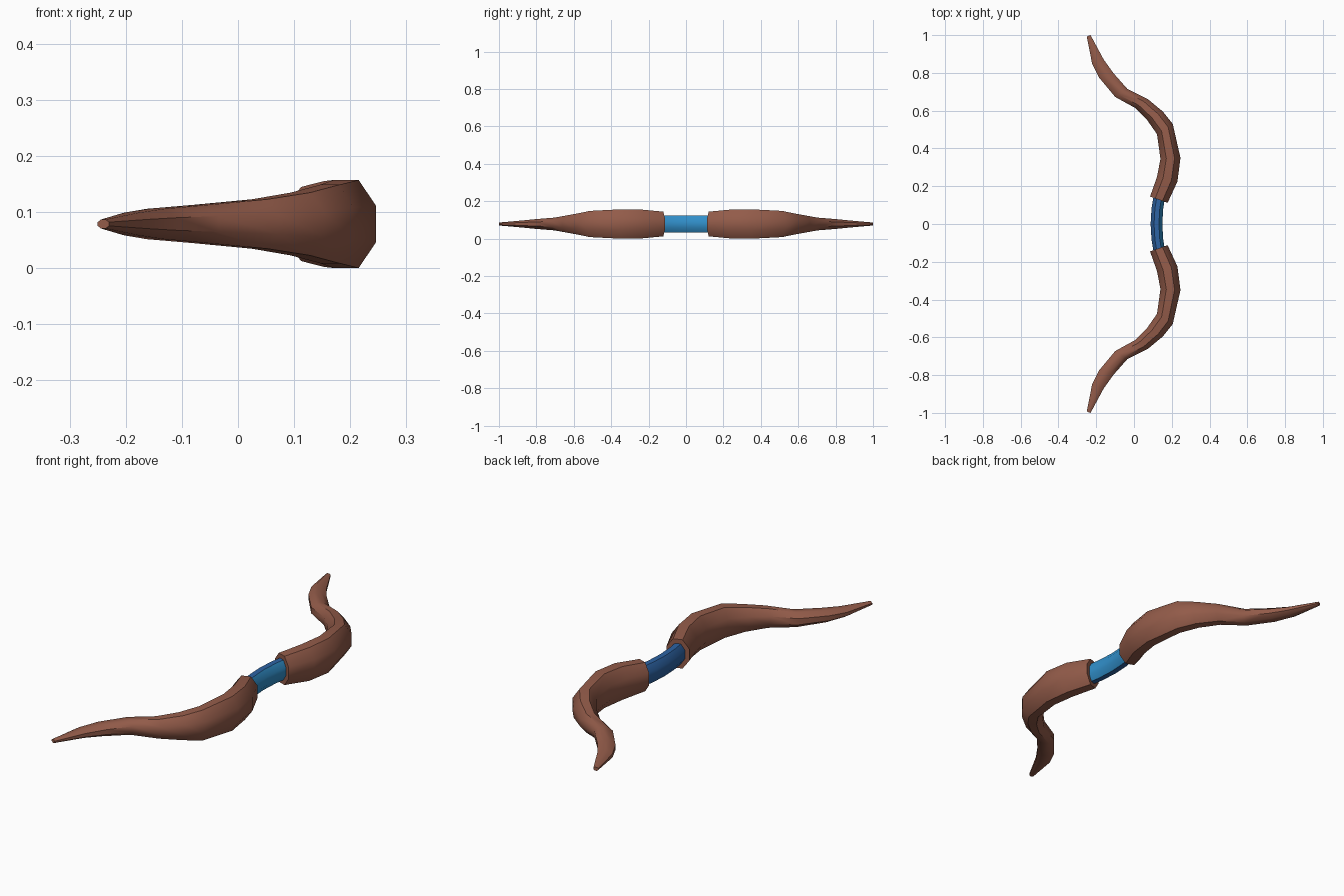
import bpy, bmesh, math
from mathutils import Vector

if "Cube" in bpy.data.objects:
    bpy.data.objects.remove(bpy.data.objects["Cube"])

Z = 0.0785


def material(name, rgb):
    m = bpy.data.materials.new(name)
    m.diffuse_color = (*rgb, 1)
    m.use_nodes = True
    m.node_tree.nodes["Principled BSDF"].inputs["Base Color"].default_value = m.diffuse_color
    return m


brown = material("brown_wood", (0.29, 0.105, 0.067))
light_blue = material("light_blue_wrap", (0.03, 0.27, 0.58))
deep_blue = material("deep_blue_wrap", (0.026, 0.125, 0.37))


def loft(name, rings, mats, sides=8):
    """Loft stretched octagons; each ring = inner x,y, outer x,y, half height."""
    bm = bmesh.new()
    loops = []
    flat = math.cos(math.pi / sides)
    for ix, iy, ox, oy, h in rings:
        mid = Vector(((ix + ox) / 2, (iy + oy) / 2, Z))
        half = Vector(((ox - ix) / 2, (oy - iy) / 2, 0))
        loop = []
        for i in range(sides):
            a = 2 * math.pi * (i + 0.5) / sides
            p = mid + half * (math.cos(a) / flat)
            p.z += h * math.sin(a) / flat
            loop.append(bm.verts.new(p))
        loops.append(loop)
    for a, b in zip(loops, loops[1:]):
        for i in range(sides):
            j = (i + 1) % sides
            bm.faces.new((a[i], a[j], b[j], b[i]))
    bm.faces.new(loops[0])
    bm.faces.new(loops[-1])
    bmesh.ops.recalc_face_normals(bm, faces=bm.faces)
    # outward facing side takes the second colour, if there is one
    if len(mats) > 1:
        for f in bm.faces:
            f.material_index = 1 if f.normal.x > 0.3 else 0
    me = bpy.data.meshes.new(name)
    bm.to_mesh(me)
    bm.free()
    for m in mats:
        me.materials.append(m)
    ob = bpy.data.objects.new(name, me)
    bpy.context.collection.objects.link(ob)
    bpy.ops.object.select_all(action='DESELECT')
    ob.select_set(True)
    bpy.context.view_layer.objects.active = ob
    bpy.ops.object.shade_smooth_by_angle(angle=math.radians(42))
    return ob


# recurved limb, from the grip to the tip
limb = [
    (0.085, 0.145, 0.178, 0.112, 0.066),
    (0.122, 0.250, 0.230, 0.225, 0.0765),
    (0.140, 0.345, 0.246, 0.350, 0.0785),
    (0.122, 0.475, 0.205, 0.530, 0.070),
    (0.070, 0.550, 0.153, 0.595, 0.056),
    (0.005, 0.615, 0.072, 0.662, 0.044),
    (-0.100, 0.673, -0.035, 0.715, 0.034),
    (-0.185, 0.775, -0.110, 0.800, 0.027),
    (-0.222, 0.850, -0.160, 0.870, 0.020),
    (-0.250, 0.993, -0.230, 1.000, 0.008),
]
loft("upper_limb", limb, [brown])
loft("lower_limb", [(a, -b, c, -d, h) for a, b, c, d, h in limb], [brown])

# slightly bowed hand grip
grip = [(0.088 + 0.7 * y * y, y, 0.150 + 0.7 * y * y, y, 0.046)
        for y in (-0.15, -0.08, 0, 0.08, 0.15)]
loft("grip", grip, [deep_blue, light_blue])
